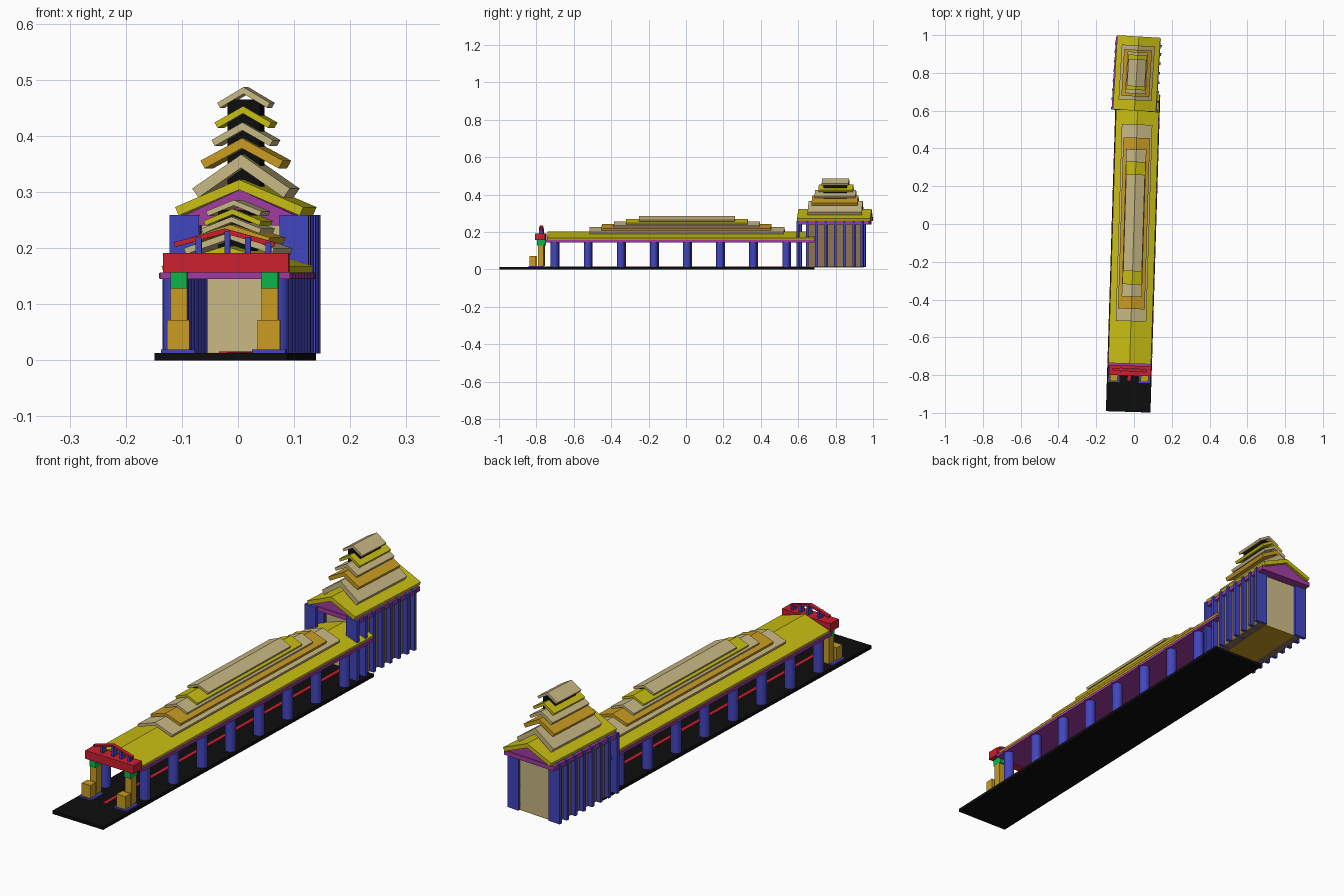
import bpy, bmesh, math
from mathutils import Matrix, Vector

if "Cube" in bpy.data.objects:
    bpy.data.objects.remove(bpy.data.objects["Cube"])


def material(name, r, g, b):
    m = bpy.data.materials.new(name)
    m.diffuse_color = (r, g, b, 1)
    m.use_nodes = True
    m.node_tree.nodes["Principled BSDF"].inputs["Base Color"].default_value = m.diffuse_color
    return m


BLACK = material("black", .004, .004, .004)
BLUE = material("blue", .055, .06, .52)
YELLOW = material("yellow", .58, .51, .006)
TAN = material("tan", .58, .48, .23)
GOLD = material("gold", .58, .33, .015)
RED = material("red", .60, .014, .028)
GREEN = material("green", .004, .45, .07)
PURPLE = material("purple", .35, .045, .35)
BROWN = material("brown", .27, .17, .09)

# The hall and the tower are each turned slightly
HALL = Matrix.Rotation(-.031, 4, 'Z')
TOWER = (Matrix.Translation((.014, .797, 0)) @ Matrix.Rotation(-.06, 4, 'Z')
         @ Matrix.Translation((0, -.797, 0)))


def finish(name, bm, mat, frame):
    bmesh.ops.recalc_face_normals(bm, faces=bm.faces)
    bm.transform(frame)
    me = bpy.data.meshes.new(name)
    bm.to_mesh(me)
    bm.free()
    me.materials.append(mat)
    ob = bpy.data.objects.new(name, me)
    bpy.context.collection.objects.link(ob)
    return ob


def box(name, x0, x1, y0, y1, z0, z1, mat, frame):
    bm = bmesh.new()
    bmesh.ops.create_cube(bm, size=1)
    bm.transform(Matrix.Translation(((x0 + x1) / 2, (y0 + y1) / 2, (z0 + z1) / 2))
                 @ Matrix.Diagonal((x1 - x0, y1 - y0, z1 - z0, 1)))
    return finish(name, bm, mat, frame)


def prism(name, profile, y0, y1, mat, frame):
    """Extrude an x-z outline along y."""
    bm = bmesh.new()
    face = bm.faces.new([bm.verts.new((x, y0, z)) for x, z in profile])
    new = bmesh.ops.extrude_face_region(bm, geom=[face])["geom"]
    bmesh.ops.translate(bm, vec=(0, y1 - y0, 0),
                        verts=[v for v in new if isinstance(v, bmesh.types.BMVert)])
    return finish(name, bm, mat, frame)


def roof(name, half, eave, apex, t, y0, y1, mat, frame):
    """Bent roof slab with eave ends square to the slope."""
    slope = (apex - t - eave) / half
    k = t * slope / (1 + slope * slope)
    e = eave + t / (1 + slope * slope)
    prism(name, [(-half, eave), (0, apex - t), (half, eave),
                 (half + k, e), (0, apex), (-half - k, e)], y0, y1, mat, frame)


def column(name, x, y, z0, z1, r, mat, frame):
    bm = bmesh.new()
    bmesh.ops.create_cone(bm, cap_ends=True, segments=16, radius1=r, radius2=r, depth=z1 - z0)
    bm.transform(Matrix.Translation((x, y, (z0 + z1) / 2)))
    ob = finish(name, bm, mat, frame)
    bpy.ops.object.select_all(action='DESELECT')
    ob.select_set(True)
    bpy.context.view_layer.objects.active = ob
    bpy.ops.object.shade_smooth_by_angle()


# Ground slab and runner carpet
box("base_slab", -.118, .118, -.995, .685, 0, .013, BLACK, HALL)
box("carpet", -.008, .008, -.83, .655, .013, .016, RED, HALL)

# Open hall: columns, ceiling plate, gable
for s in (-1, 1):
    for i in range(8):
        y = -.7 + .177 * i
        column("hall_column", s * .092, y, .013, .146, .021, BLUE, HALL)
        column("hall_capital", s * .094, y, .146, .156, .025, PURPLE, HALL)
box("hall_ceiling", -.116, .116, -.75, .69, .145, .157, PURPLE, HALL)
prism("hall_gable", [(-.105, .157), (.105, .157), (0, .19)], -.73, .68, PURPLE, HALL)

# Hall stacked roofs: half width, eave, apex, thickness, y range
for h, e, a, t, y0, y1, m in (
        (.110, .157, .204, .012, -.74, .69, YELLOW),
        (.077, .189, .228, .012, -.515, .527, TAN),
        (.067, .208, .242, .012, -.45, .457, GOLD),
        (.050, .226, .256, .010, -.385, .395, TAN),
        (.048, .240, .270, .010, -.32, .33, YELLOW),
        (.046, .257, .286, .010, -.25, .262, TAN)):
    roof("hall_roof", h, e, a, t, y0, y1, m, HALL)
box("hall_roof_core", -.028, .028, -.24, .25, .18, .268, BLACK, HALL)

# Entrance gate
for s in (-1, 1):
    c = s * .081
    box("gate_plinth", c - .03, c + .03, -.84, -.765, .013, .019, BLUE, HALL)
    box("gate_pier", c - .015, c + .015, -.79, -.758, .019, .129, GOLD, HALL)
    box("gate_guardian", c - .02, c + .02, -.835, -.80, .019, .072, GOLD, HALL)
    box("gate_capital", c - .015, c + .015, -.795, -.752, .128, .157, GREEN, HALL)
box("gate_beam", -.109, .115, -.803, -.75, .157, .191, RED, HALL)
roof("gate_crest", .088, .202, .235, .009, -.78, -.765, RED, HALL)
for x in (-.046, .005, .042, .078):
    z = .226 - .28 * abs(x)
    box("gate_crest_post", x - .005, x + .005, -.785, -.762, .188, z + .006, BLUE, HALL)

# Tower body: inner room, side walls, fin pillars
box("tower_room", -.072, .072, .66, .945, .014, .25, TAN, TOWER)
box("tower_floor", -.072, .072, .66, .945, .011, .014, GOLD, TOWER)
for s in (-1, 1):
    a, b = sorted((s * .07, s * .105))
    box("tower_side_wall", a, b, .655, .945, .012, .25, BROWN, TOWER)
    a, b = sorted((s * .072, s * .124))
    for y in (.605, .655, .705, .755, .805, .855, .905, .948):
        box("tower_pillar", a, b, y - .007, y + .007, .012, .259, BLUE, TOWER)
box("tower_beam", -.121, .117, .61, .985, .24, .258, PURPLE, TOWER)
prism("tower_gable", [(-.1, .258), (.1, .258), (0, .304)], .612, .982, PURPLE, TOWER)

# Tower stacked roofs
for h, e, a, t, y0, y1, m in (
        (.108, .258, .322, .018, .6, .993, YELLOW),
        (.076, .290, .367, .024, .655, .945, TAN),
        (.066, .342, .396, .018, .675, .922, GOLD),
        (.049, .382, .424, .014, .69, .91, TAN),
        (.045, .414, .453, .013, .71, .895, YELLOW),
        (.042, .450, .487, .012, .728, .872, TAN)):
    roof("tower_roof", h, e, a, t, y0, y1, m, TOWER)
box("tower_roof_core", -.029, .029, .738, .862, .29, .465, BLACK, TOWER)
